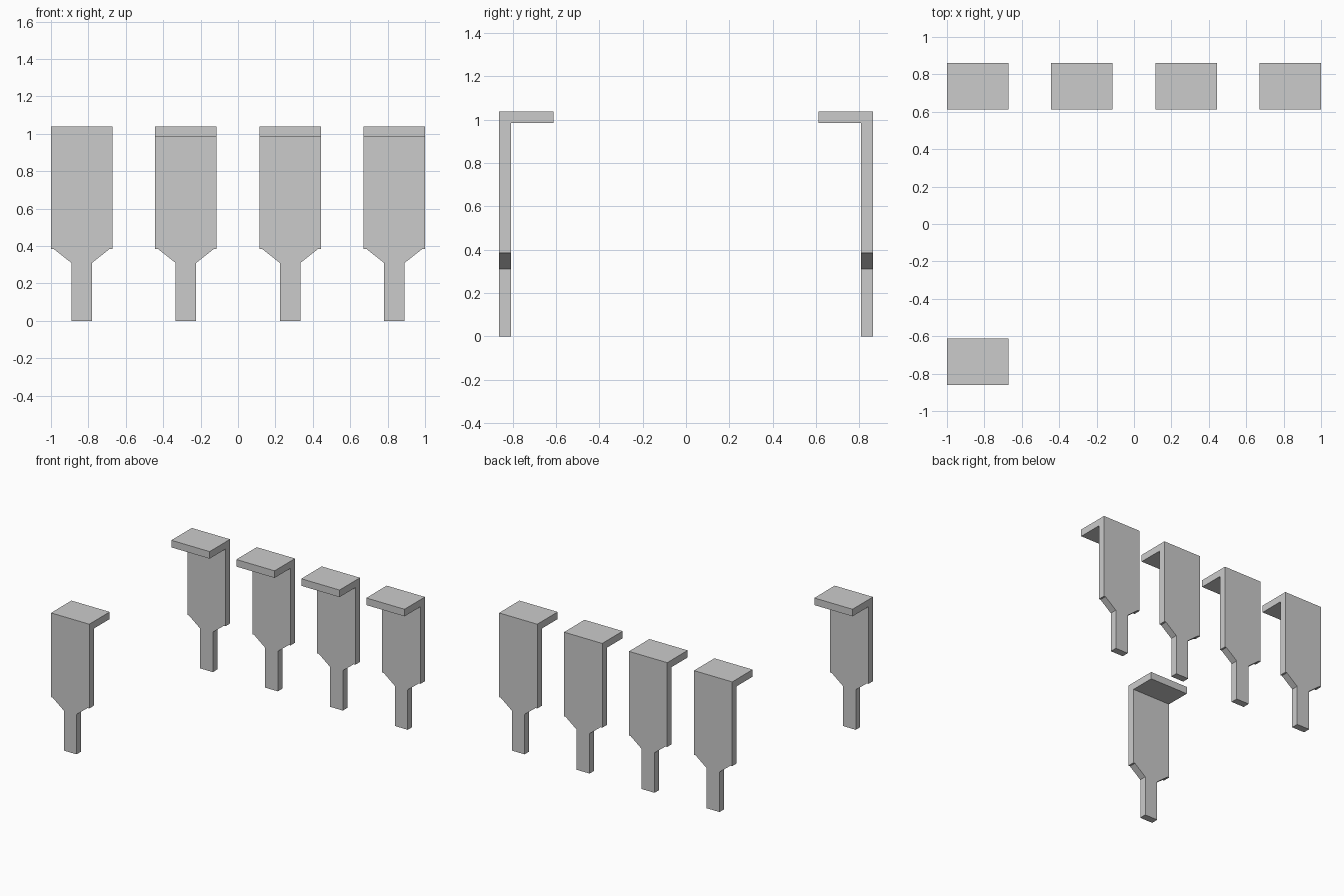
import bpy, bmesh
from mathutils import Vector

if "Cube" in bpy.data.objects:
    bpy.data.objects.remove(bpy.data.objects["Cube"])

T, DEPTH, OUTER = 0.055, 0.25, 0.862      # sheet thickness, tab depth, outer face y
TOP, BEND = 1.038, 0.983                  # top and underside of the bent tab
HALF = [(0.055, 0.0), (0.055, 0.31), (0.150, 0.385), (0.164, 0.385), (0.164, TOP)]


def pin(name, cx, side):
    """Bent contact pin; side is +1 for the back row, -1 for the front row."""
    bm = bmesh.new()
    # Flat blade from a mirrored half profile, given thickness
    outline = HALF + [(-x, z) for x, z in reversed(HALF)]
    face = bm.faces.new([bm.verts.new((x, OUTER, z)) for x, z in outline])
    ext = bmesh.ops.extrude_face_region(bm, geom=[face])
    moved = [g for g in ext["geom"] if isinstance(g, bmesh.types.BMVert)]
    bmesh.ops.translate(bm, verts=moved, vec=(0, -T, 0))
    if not face.is_valid or len(bm.faces) < len(outline) + 2:
        bm.faces.new([v for v in bm.verts if v not in moved])
    # Cut at the bend and pull the top strip inward as the tab
    bmesh.ops.bisect_plane(bm, geom=bm.verts[:] + bm.edges[:] + bm.faces[:],
                           plane_co=(0, 0, BEND), plane_no=(0, 0, 1))
    bmesh.ops.recalc_face_normals(bm, faces=bm.faces[:])
    strip = [f for f in bm.faces if abs(f.calc_center_median().y - (OUTER - T)) < 1e-4
             and f.calc_center_median().z > BEND]
    tab = bmesh.ops.extrude_discrete_faces(bm, faces=strip)["faces"]
    bmesh.ops.translate(bm, verts=tab[0].verts[:], vec=(0, T - DEPTH, 0))
    # Place, turning the front row to face inward
    for v in bm.verts:
        v.co = Vector((cx + side * v.co.x, side * v.co.y, v.co.z))
    bmesh.ops.recalc_face_normals(bm, faces=bm.faces[:])
    mesh = bpy.data.meshes.new(name)
    bm.to_mesh(mesh)
    bm.free()
    bpy.context.collection.objects.link(bpy.data.objects.new(name, mesh))


# Row of four at the back, a single pin at the front left
for i in range(4):
    pin(f"back_pin_{i + 1}", -0.836 + i * 0.5573, 1)
pin("front_pin", -0.836, -1)
